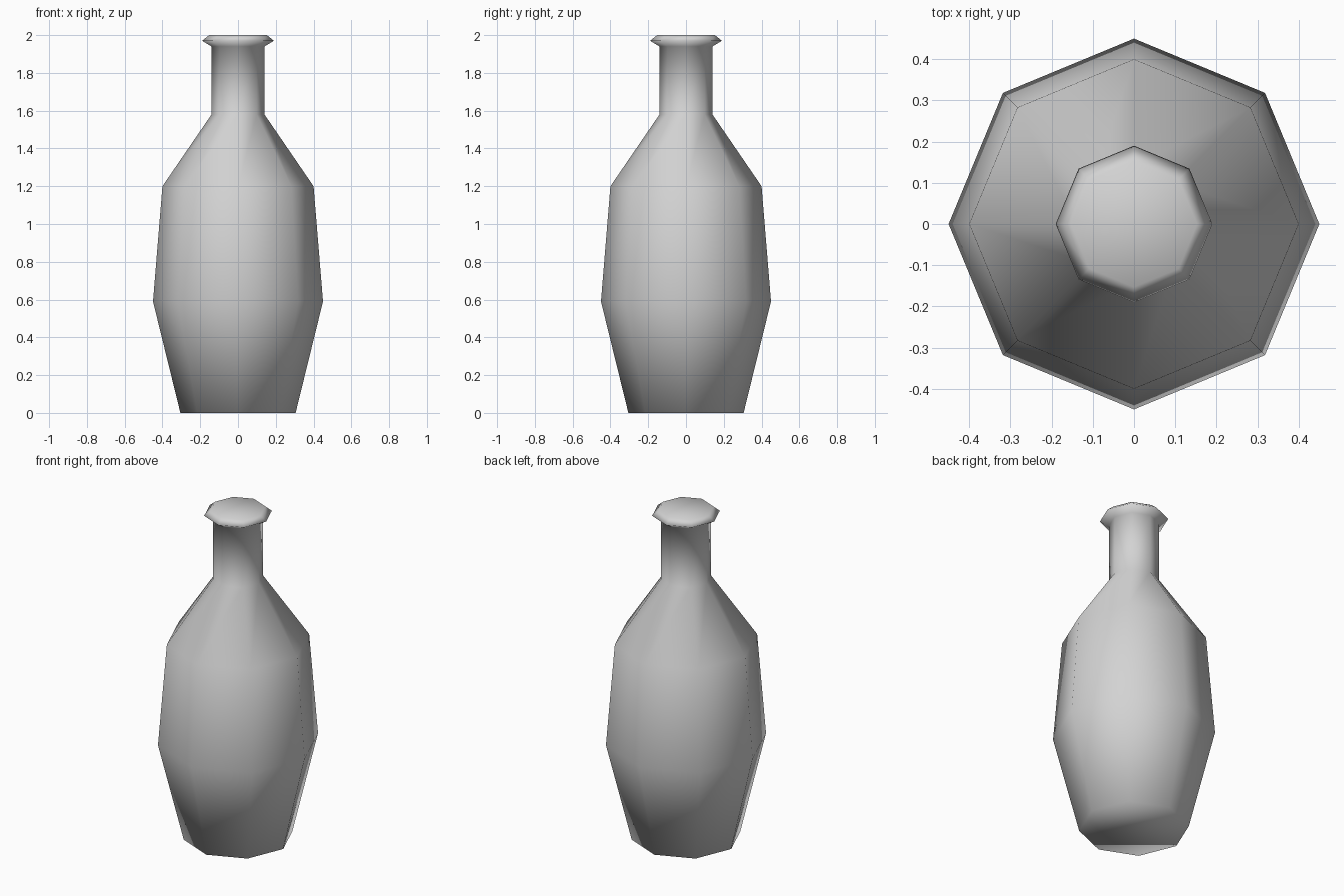
import bpy
import bmesh
from math import cos, sin, pi

cube = bpy.data.objects.get("Cube")
if cube:
    bpy.data.objects.remove(cube, do_unlink=True)

# One plain grey for the whole bottle
grey = bpy.data.materials.new("light grey")
grey.use_nodes = True
colour = (0.65, 0.65, 0.65, 1.0)
grey.diffuse_color = colour
grey.node_tree.nodes["Principled BSDF"].inputs["Base Color"].default_value = colour

SIDES = 8
# Outline as (radius, height): base, belly, shoulder, neck, lip
PROFILE = [
    (0.305, 0.0), (0.45, 0.59), (0.40, 1.2), (0.14, 1.58),
    (0.14, 1.94), (0.19, 1.97), (0.153, 2.0),
]


def ring(bm, radius, height):
    angles = [2 * pi * i / SIDES for i in range(SIDES)]
    return [bm.verts.new((radius * cos(a), radius * sin(a), height)) for a in angles]


# Bottle body: stacked rings joined by quads, closed at both ends
bm = bmesh.new()
rings = [ring(bm, r, z) for r, z in PROFILE]
for low, high in zip(rings, rings[1:]):
    for i in range(SIDES):
        j = (i + 1) % SIDES
        bm.faces.new((low[i], low[j], high[j], high[i]))
bm.faces.new(rings[0][::-1])
bm.faces.new(rings[-1])

# Soft shading runs over every edge, caps included
for face in bm.faces:
    face.smooth = True

mesh = bpy.data.meshes.new("bottle")
bm.to_mesh(mesh)
bm.free()
mesh.materials.append(grey)
bottle = bpy.data.objects.new("bottle", mesh)
bpy.context.collection.objects.link(bottle)
